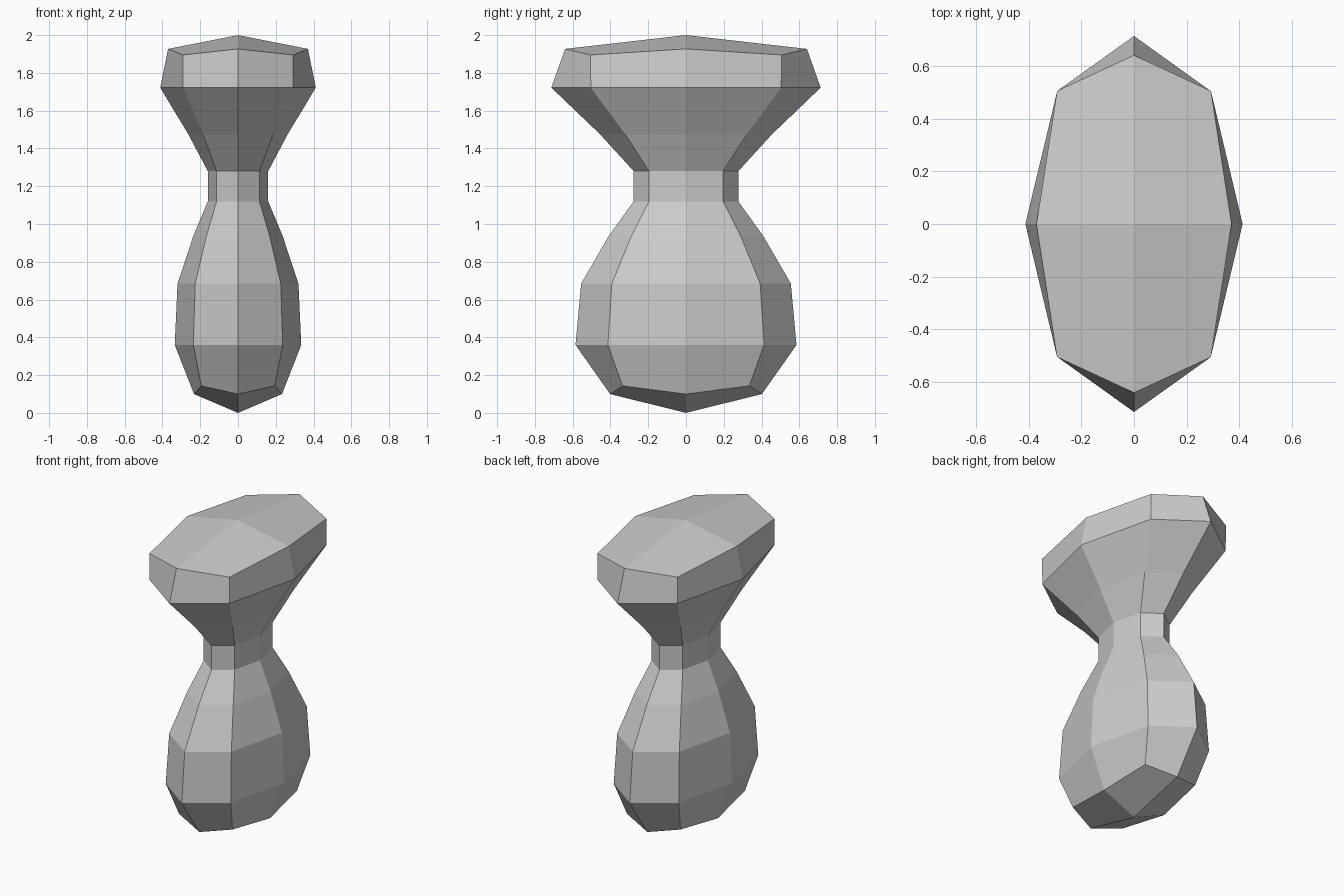
import bpy, bmesh
from math import sin, cos, pi

if "Cube" in bpy.data.objects:
    bpy.data.objects.remove(bpy.data.objects["Cube"])

# ring: (x radius, y radius, z); oval octagons stacked up the body
RINGS = [
    (0.335, 0.585, 0.36),
    (0.32, 0.555, 0.685),
    (0.237, 0.41, 0.935),
    (0.16, 0.277, 1.12),
    (0.16, 0.277, 1.28),
    (0.263, 0.455, 1.475),
    (0.412, 0.713, 1.722),
]


def octagon(bm, rx, ry, z, diag=1.0, diag_z=None):
    """Oval octagon; odd (diagonal) corners may be scaled and moved in z."""
    verts = []
    for i in range(8):
        a, k, h = i * pi / 4, 1.0, z
        if i % 2:
            k, h = diag, z if diag_z is None else diag_z
        verts.append(bm.verts.new((rx * k * cos(a), ry * k * sin(a), h)))
    return verts


def cap(bm, ring, z):
    """Close a ring with four quads meeting at a centre point."""
    centre = bm.verts.new((0, 0, z))
    for i in range(0, 8, 2):
        bm.faces.new((centre, ring[i], ring[i + 1], ring[(i + 2) % 8]))


bm = bmesh.new()

# chamfered base ring, body rings, chamfered top ring
rings = [octagon(bm, 0.233, 0.402, 0.10, 1.18, 0.143)]
rings += [octagon(bm, *r) for r in RINGS]
rings.append(octagon(bm, 0.37, 0.64, 1.927, 1.115, 1.895))

# side bands
for low, high in zip(rings, rings[1:]):
    for i in range(8):
        j = (i + 1) % 8
        bm.faces.new((low[i], low[j], high[j], high[i]))

# pointed bottom and top
cap(bm, rings[0], 0.0)
cap(bm, rings[-1], 2.0)
bmesh.ops.recalc_face_normals(bm, faces=bm.faces)

mesh = bpy.data.meshes.new("waisted_body")
bm.to_mesh(mesh)
bm.free()
bpy.context.collection.objects.link(bpy.data.objects.new("waisted_body", mesh))
